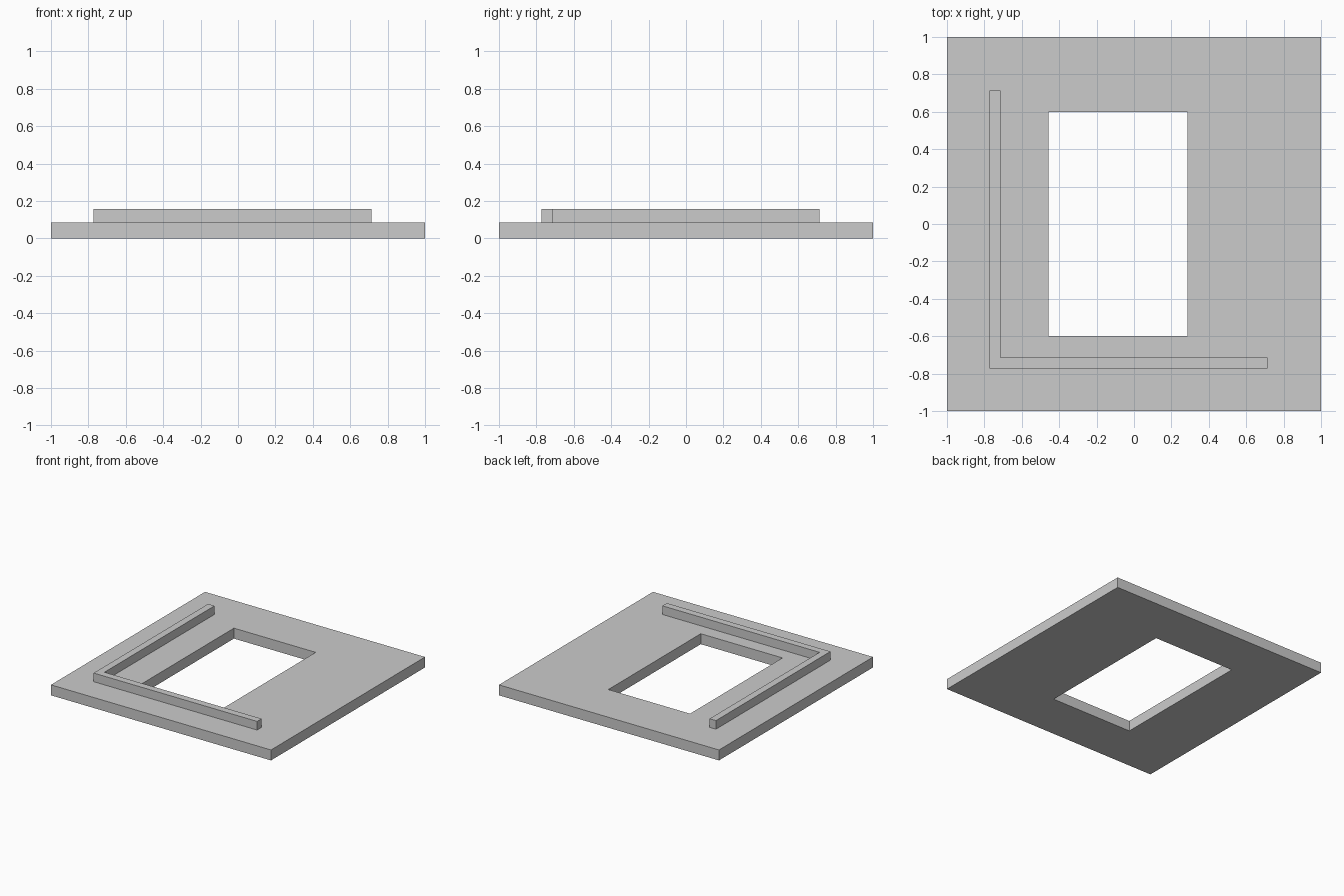
import bpy
import bmesh

cube = bpy.data.objects.get("Cube")
if cube:
    bpy.data.objects.remove(cube, do_unlink=True)

# Single plain grey
grey = bpy.data.materials.new("plain_grey")
grey.use_nodes = True
colour = (0.6, 0.6, 0.6, 1)
grey.diffuse_color = colour
grey.node_tree.nodes["Principled BSDF"].inputs["Base Color"].default_value = colour

PLATE_TOP = 0.086
LIP_TOP = 0.157


def add_object(name, bm):
    bmesh.ops.recalc_face_normals(bm, faces=bm.faces)
    mesh = bpy.data.meshes.new(name)
    bm.to_mesh(mesh)
    bm.free()
    mesh.materials.append(grey)
    obj = bpy.data.objects.new(name, mesh)
    bpy.context.collection.objects.link(obj)
    return obj


def rectangle(x0, x1, y0, y1):
    return [(x0, y0), (x1, y0), (x1, y1), (x0, y1)]


def ring(bm, outline, z):
    return [bm.verts.new((x, y, z)) for x, y in outline]


def bridge(bm, a, b):
    for i in range(len(a)):
        j = (i + 1) % len(a)
        bm.faces.new((a[i], a[j], b[j], b[i]))


# Square plate with an off-centre rectangular window
bm = bmesh.new()
outer = rectangle(-1, 1, -1, 1)
window = rectangle(-0.457, 0.286, -0.6, 0.6)
rings = [ring(bm, outer, 0), ring(bm, outer, PLATE_TOP),
         ring(bm, window, PLATE_TOP), ring(bm, window, 0)]
for i in range(4):
    bridge(bm, rings[i], rings[(i + 1) % 4])
add_object("base_plate", bm)

# L-shaped raised lip along the front and right sides
near, inner, end = -0.772, -0.714, 0.714
corner = [(near, near), (end, near), (end, inner),
          (inner, inner), (inner, end), (near, end)]
bm = bmesh.new()
bottom = ring(bm, corner, PLATE_TOP)
top = ring(bm, corner, LIP_TOP)
bridge(bm, bottom, top)
bm.faces.new(top)
bm.faces.new(bottom[::-1])
add_object("corner_lip", bm)
